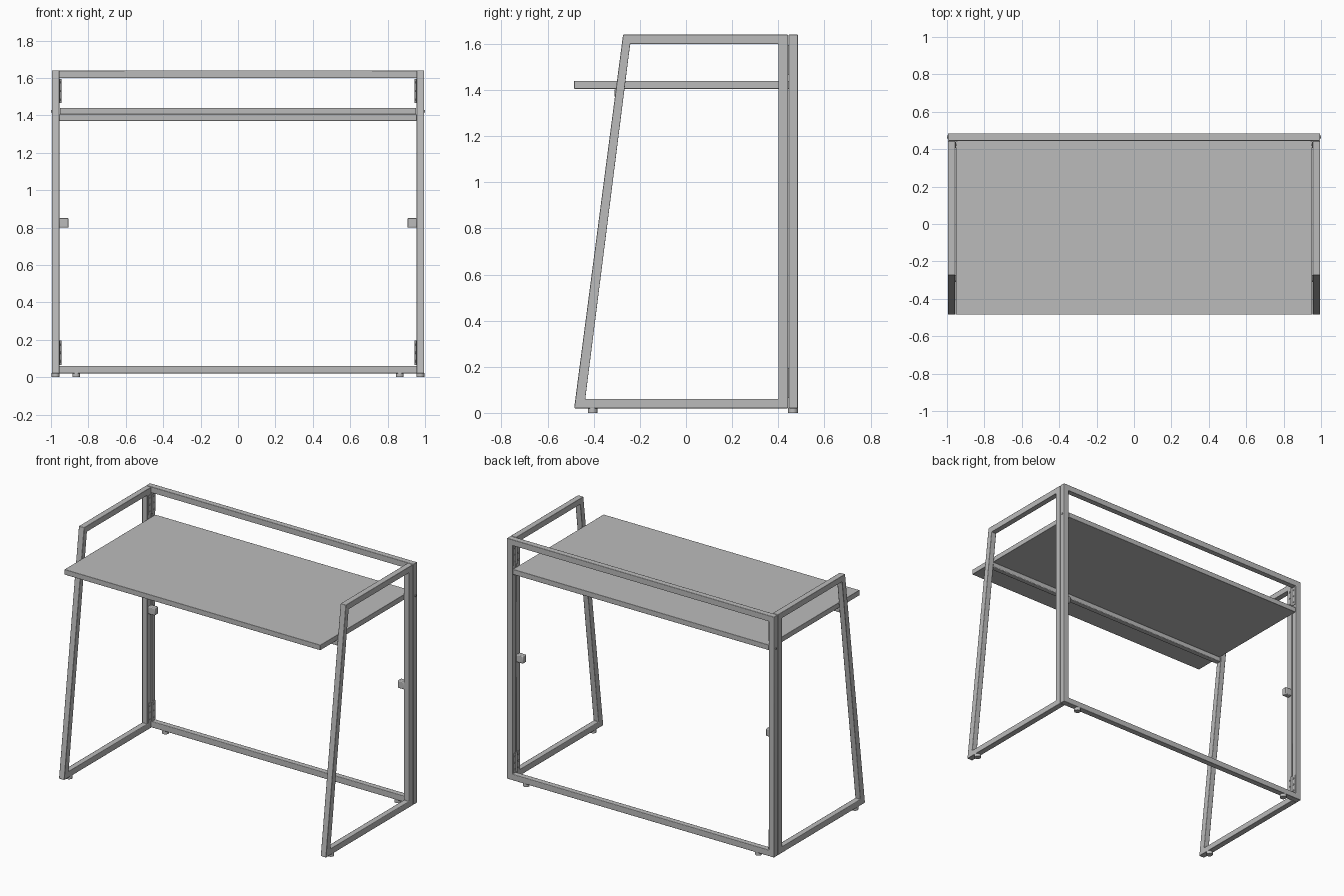
import bpy, bmesh, math
from mathutils import Matrix, Vector

if "Cube" in bpy.data.objects:
    bpy.data.objects.remove(bpy.data.objects["Cube"])

grey = bpy.data.materials.new("mid grey")
grey.diffuse_color = (0.5, 0.5, 0.5, 1)
grey.use_nodes = True
grey.node_tree.nodes["Principled BSDF"].inputs["Base Color"].default_value = grey.diffuse_color


def finish(name, bm, bevel=0.0):
    bmesh.ops.recalc_face_normals(bm, faces=bm.faces)
    mesh = bpy.data.meshes.new(name)
    bm.to_mesh(mesh)
    bm.free()
    mesh.materials.append(grey)
    ob = bpy.data.objects.new(name, mesh)
    bpy.context.collection.objects.link(ob)
    if bevel:
        mod = ob.modifiers.new("soft edges", 'BEVEL')
        mod.width, mod.segments, mod.limit_method = bevel, 2, 'ANGLE'
    bpy.ops.object.select_all(action='DESELECT')
    ob.select_set(True)
    bpy.context.view_layer.objects.active = ob
    bpy.ops.object.shade_smooth_by_angle(angle=math.radians(35))
    return ob


def box(name, lo, hi, bevel=0.0):
    bm = bmesh.new()
    lo, hi = Vector(lo), Vector(hi)
    size = Vector([abs(c) for c in hi - lo])
    bmesh.ops.create_cube(bm, size=1, matrix=Matrix.Translation((lo + hi) / 2)
                          @ Matrix.Diagonal(size).to_4x4())
    return finish(name, bm, bevel)


def rod(name, center, radius, length, axis='Z', sides=16):
    bm = bmesh.new()
    turn = Matrix.Rotation(math.pi / 2, 4, 'Y') if axis == 'X' else Matrix()
    bmesh.ops.create_cone(bm, cap_ends=True, segments=sides, radius1=radius,
                          radius2=radius, depth=length,
                          matrix=Matrix.Translation(center) @ turn)
    return finish(name, bm)


def tube_frame(name, outer, inner, place, depth):
    """Mitred closed frame between two outlines, extruded along depth."""
    bm = bmesh.new()
    n = len(outer)
    rings = [[bm.verts.new(place(a, b, d)) for a, b in loop]
             for d in depth for loop in (outer, inner)]
    o0, i0, o1, i1 = rings
    for k in range(n):
        j = (k + 1) % n
        for p, q in ((o0, i0), (i0, i1), (i1, o1), (o1, o0)):
            bm.faces.new((p[k], p[j], q[j], q[k]))
    return finish(name, bm, 0.003)


# Back frame: square tube rectangle
tube_frame("back_frame",
           [(-0.995, 0.02), (0.995, 0.02), (0.995, 1.64), (-0.995, 1.64)],
           [(-0.955, 0.06), (0.955, 0.06), (0.955, 1.60), (-0.955, 1.60)],
           lambda a, b, d: (a, d, b), (0.445, 0.485))

# Desktop and the crossbar beneath it
box("desktop", (-0.953, -0.485, 1.405), (0.953, 0.482, 1.44), 0.002)
box("crossbar", (-0.956, -0.31, 1.37), (0.956, -0.272, 1.404), 0.004)

for side, s in (("left", -1), ("right", 1)):
    # Folding side frame with a leaning front leg
    tube_frame(side + "_side_frame",
               [(-0.485, 0.02), (0.443, 0.02), (0.443, 1.64), (-0.273, 1.64)],
               [(-0.437, 0.06), (0.40, 0.06), (0.40, 1.60), (-0.242, 1.60)],
               lambda a, b, d: (s * d, a, b), (0.955, 0.995))
    # Feet
    rod(side + "_front_foot", (s * 0.975, -0.405, 0.011), 0.021, 0.022)
    rod(side + "_back_foot", (s * 0.865, 0.464, 0.011), 0.021, 0.022)
    # Latch block halfway up the post
    box(side + "_latch", (s * 0.905, 0.405, 0.80), (s * 0.956, 0.443, 0.85), 0.005)
    # Desktop pivot bolt
    rod(side + "_pivot_bolt", (s * 0.977, 0.465, 1.422), 0.007, 0.046, 'X', 12)
    # Hinges joining side frame and back frame
    for level, z in (("lower", 0.13), ("upper", 1.53)):
        name = side + "_" + level + "_hinge"
        box(name + "_leaf", (s * 0.951, 0.408, z - 0.065), (s * 0.9555, 0.478, z + 0.065))
        rod(name + "_knuckle", (s * 0.95, 0.444, z), 0.006, 0.13)
        for dz in (-0.045, 0, 0.045):
            for y in (0.424, 0.464):
                rod(name + "_screw", (s * 0.950, y, z + dz), 0.006, 0.004, 'X', 8)
